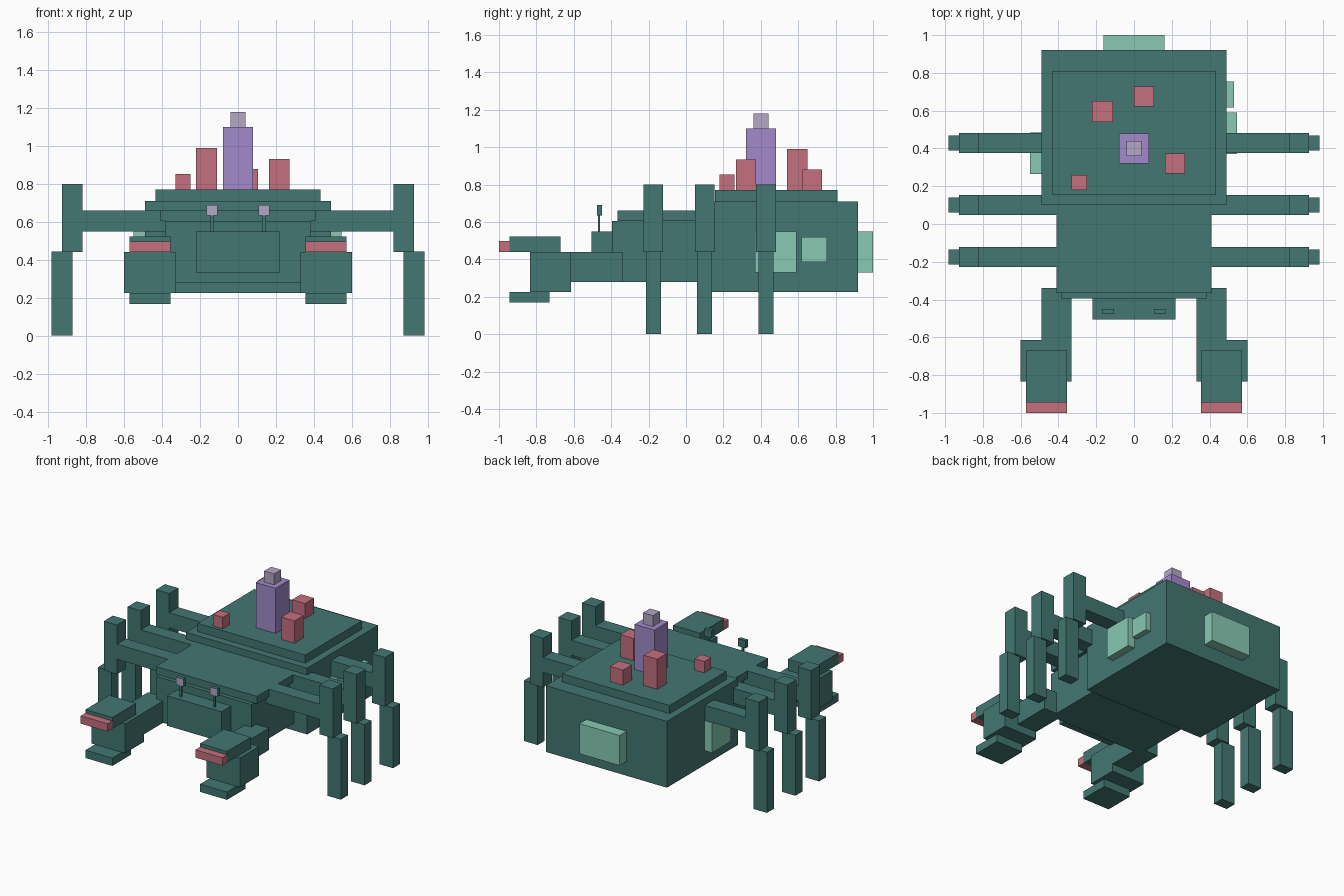
import bpy
import bmesh

default_cube = bpy.data.objects.get("Cube")
if default_cube:
    bpy.data.objects.remove(default_cube, do_unlink=True)


def make_material(name, red, green, blue):
    material = bpy.data.materials.new(name)
    material.use_nodes = True
    colour = (red, green, blue, 1)
    material.diffuse_color = colour
    shader = next(n for n in material.node_tree.nodes if n.type == "BSDF_PRINCIPLED")
    shader.inputs["Base Color"].default_value = colour
    return material


teal = make_material("dark teal", .055, .184, .165)
rose = make_material("dusty rose", .558, .162, .212)
mint = make_material("pale mint", .246, .584, .451)
purple = make_material("soft purple", .362, .254, .591)
lilac = make_material("grey lilac", .451, .392, .565)


def box(name, material, x_range, y_range, z_range):
    """Axis-aligned block spanning the given ranges."""
    bm = bmesh.new()
    bmesh.ops.create_cube(bm, size=1)
    for vert in bm.verts:
        vert.co = [span[1] if c > 0 else span[0]
                   for c, span in zip(vert.co, (x_range, y_range, z_range))]
    mesh = bpy.data.meshes.new(name)
    bm.to_mesh(mesh)
    bm.free()
    mesh.materials.append(material)
    part = bpy.data.objects.new(name, mesh)
    bpy.context.scene.collection.objects.link(part)
    return part


def pair(name, material, x_range, y_range, z_range):
    """The same block on both sides of the body."""
    inner, outer = x_range
    return [box("left_" + name, material, (inner, outer), y_range, z_range),
            box("right_" + name, material, (-outer, -inner), y_range, z_range)]


def around(centre, width):
    return (centre - width / 2, centre + width / 2)


# Body, shell and head
box("body", teal, (-.385, .385), (-.395, .12), (.28, .605))
box("body_top_plate", teal, (-.41, .41), (-.365, .12), (.605, .66))
box("shell", teal, (-.49, .49), (.10, .92), (.225, .71))
box("shell_top_plate", teal, (-.435, .435), (.155, .81), (.71, .77))
box("head", teal, (-.22, .22), (-.505, -.39), (.33, .55))

# Eyes on stalks, with coloured front faces
pair("eye_stalk", teal, around(.137, .015), around(-.465, .012), (.55, .635))
for eye in pair("eye", teal, around(.137, .06), around(-.463, .028), (.635, .69)):
    eye.data.materials.append(lilac)
    for face in eye.data.polygons:
        if face.normal.y < -.5:
            face.material_index = 1

# Claws
pair("arm", teal, (.33, .49), (-.63, -.34), (.28, .44))
pair("claw", teal, (.33, .60), (-.835, -.615), (.225, .44))
pair("upper_pincer", teal, (.355, .573), (-.945, -.67), (.44, .522))
pair("lower_pincer", teal, (.355, .573), (-.945, -.73), (.168, .225))
pair("pincer_tip", rose, (.355, .573), (-1, -.945), (.44, .497))

# Three legs on each side
for label, y in (("front", -.175), ("middle", .10), ("rear", .428)):
    pair(label + "_leg_beam", teal, (.38, .825), around(y, .105), (.55, .66))
    pair(label + "_upper_leg", teal, (.82, .927), around(y, .105), (.44, .80))
    pair(label + "_lower_leg", teal, (.873, .983), around(y, .08), (0, .443))

# Chimney and growths on the shell
box("chimney", purple, around(0, .16), around(.40, .16), (.77, 1.10))
box("chimney_cap", lilac, around(0, .08), around(.40, .08), (1.10, 1.18))
growths = ((-.167, .595, .11, .99), (.053, .675, .105, .88),
           (.217, .32, .107, .933), (-.29, .22, .08, .853))
for x, y, width, top in growths:
    box("shell_growth", rose, around(x, width), around(y, width), (.77, top))

# Pale panels on the shell walls
box("back_panel", mint, around(0, .325), (.92, 1), (.33, .55))
box("left_large_panel", mint, (.49, .545), (.37, .59), (.33, .55))
box("left_small_panel", mint, (.49, .53), (.617, .755), (.385, .52))
box("right_large_panel", mint, (-.55, -.49), (.265, .485), (.33, .55))
